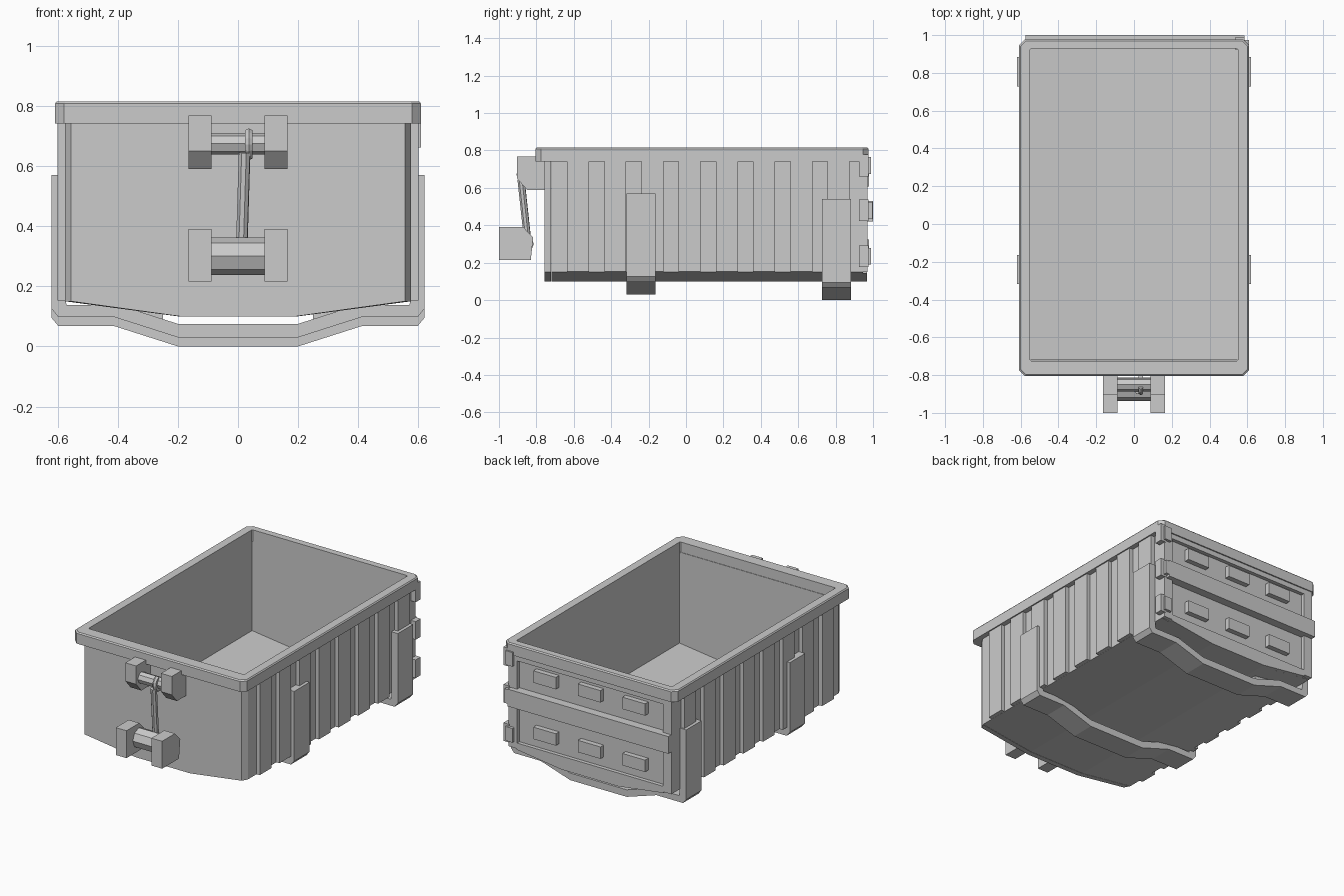
import bpy, bmesh, math
from mathutils import Vector, Matrix

if "Cube" in bpy.data.objects:
    bpy.data.objects.remove(bpy.data.objects["Cube"])


def make(name, bm):
    bmesh.ops.recalc_face_normals(bm, faces=bm.faces[:])
    me = bpy.data.meshes.new(name)
    bm.to_mesh(me)
    bm.free()
    ob = bpy.data.objects.new(name, me)
    bpy.context.collection.objects.link(ob)
    return ob


def loft(name, loops, caps=True, ring=False):
    """Skin a list of equal-length point loops."""
    bm = bmesh.new()
    vs = [[bm.verts.new(p) for p in l] for l in loops]
    pairs = list(zip(vs, vs[1:])) + ([(vs[-1], vs[0])] if ring else [])
    n = len(vs[0])
    for a, b in pairs:
        for i in range(n):
            j = (i + 1) % n
            bm.faces.new((a[i], a[j], b[j], b[i]))
    if caps and not ring:
        bm.faces.new(vs[0])
        bm.faces.new(vs[-1])
    return make(name, bm)


def prism_y(name, pts, y0, y1, s0=1.0):
    """Extrude an (x, z) profile along y, optionally narrowing the y0 end."""
    return loft(name, [[(x * s0, y0, z) for x, z in pts], [(x, y1, z) for x, z in pts]])


def prism_x(name, pts, x0, x1):
    """Extrude a (y, z) profile along x."""
    return loft(name, [[(x, y, z) for y, z in pts] for x in (x0, x1)])


def box(name, x0, x1, y0, y1, z0, z1):
    return prism_y(name, [(x0, z0), (x1, z0), (x1, z1), (x0, z1)], y0, y1)


def sym(half):
    """Mirror a half profile (outside to centre) into a full one."""
    return half + [(-x, z) for x, z in reversed(half)]


def rod(name, a, b, r, sides):
    a, b = Vector(a), Vector(b)
    bm = bmesh.new()
    rot = (b - a).to_track_quat('Z', 'Y').to_matrix().to_4x4()
    bmesh.ops.create_cone(bm, cap_ends=True, segments=sides, radius1=r, radius2=r,
                          depth=(b - a).length, matrix=Matrix.Translation((a + b) / 2) @ rot)
    return make(name, bm)


# Tub: U-shaped shell with front and rear walls
outer = sym([(0.575, 0.75), (0.575, 0.15), (0.2, 0.10)])
inner = sym([(0.55, 0.75), (0.55, 0.17), (0.2, 0.125)])
prism_y("tub_shell", outer + inner[::-1], -0.72, 0.945)
prism_y("front_wall", outer, -0.757, -0.722, 0.555 / 0.575)
prism_y("rear_door_panel", outer, 0.928, 0.945)

# Top rim with clipped corners
def rim_loop(x, y0, y1, c, z):
    return [(x - c, y0, z), (x, y0 + c, z), (x, y1 - c, z), (x - c, y1, z),
            (c - x, y1, z), (-x, y1 - c, z), (-x, y0 + c, z), (c - x, y0, z)]

loft("top_rim", [rim_loop(0.608, -0.805, 0.977, 0.03, 0.742),
                 rim_loop(0.608, -0.805, 0.977, 0.03, 0.808),
                 rim_loop(0.602, -0.798, 0.970, 0.03, 0.815),
                 rim_loop(0.55, -0.725, 0.928, 0.006, 0.815),
                 rim_loop(0.55, -0.725, 0.928, 0.006, 0.742)], ring=True)

# Vertical side ribs, following the underside at their feet
for s in (-1, 1):
    for i in range(8):
        y = -0.636 + 0.199 * i
        prism_y("side_rib", [(s * 0.56, 0.15), (s * 0.6, 0.152), (s * 0.6, 0.745),
                             (s * 0.56, 0.745)], y, y + 0.117)

# Two cradle bands under the tub
band_out = sym([(0.62, 0.57), (0.62, 0.125), (0.597, 0.097), (0.41, 0.097), (0.2, 0.03)])
band_in = sym([(0.574, 0.57), (0.574, 0.155), (0.57, 0.137), (0.395, 0.137), (0.2, 0.075)])
for y0, dz in ((-0.318, 0), (0.728, -0.03)):
    prism_y("cradle_band", [(x, z + dz) for x, z in band_out + band_in[::-1]], y0, y0 + 0.155)
    # small pads between band and floor
    for s in (-1, 1):
        prism_y("cradle_pad", [(s * 0.25, 0.08 + dz), (s * 0.35, 0.11 + dz),
                               (s * 0.35, 0.125), (s * 0.25, 0.112)], y0 + 0.05, y0 + 0.10)

# Rear door frame
for s in (-1, 1):
    box("door_post", s * 0.515, s * 0.575, 0.94, 0.97, 0.15, 0.745)
box("door_top_rail", -0.52, 0.52, 0.94, 0.969, 0.71, 0.745)
prism_y("door_bottom_rail", sym([(0.52, 0.185), (0.52, 0.143), (0.2, 0.10)]), 0.94, 0.969)
box("door_middle_rail", -0.575, 0.56, 0.94, 1.0, 0.42, 0.53)

# Raised pads on the door
for x in (-0.315, 0, 0.315):
    for z in (0.645, 0.285):
        box("door_pad", x - 0.08, x + 0.08, 0.94, 0.978, z - 0.038, z + 0.038)

# Door hinges on one side
for z, y1 in ((0.72, 0.988), (0.48, 0.997), (0.235, 0.988)):
    box("hinge_block", 0.535, 0.585, 0.925, y1, z - 0.045, z + 0.045)
    box("hinge_leaf", 0.57, 0.608, 0.925, 0.975, z - 0.058, z + 0.058)

# Front lifting brackets with cross bars
upper = [(-0.75, 0.767), (-0.903, 0.767), (-0.903, 0.65), (-0.85, 0.59), (-0.75, 0.59)]
lower = [(-1.0, 0.39), (-0.87, 0.39), (-0.817, 0.335), (-0.83, 0.215), (-1.0, 0.215)]
for s in (-1, 1):
    prism_x("upper_bracket", upper, s * 0.088, s * 0.164)
    prism_x("lower_bracket", lower, s * 0.088, s * 0.164)
rod("upper_bar", (-0.1, -0.85, 0.674), (0.1, -0.85, 0.674), 0.036, 8)
rod("lower_bar", (-0.1, -0.875, 0.30), (0.1, -0.875, 0.30), 0.062, 8)

# Link rod with hook over the upper bar
rod("link_rod", (0.013, -0.85, 0.35), (0.022, -0.882, 0.645), 0.02, 8)
path = [math.radians(a) for a in range(-10, 221, 23)]
hook = []
for a in path:
    d = Vector((0, -math.sin(a + 0.6), math.cos(a + 0.6)))
    c = Vector((0.036, -0.85, 0.674)) + d * 0.042
    hook.append([c + (d * math.cos(t) + Vector((1, 0, 0)) * math.sin(t)) * 0.014
                 for t in [k * math.pi / 3 for k in range(6)]])
loft("link_hook", hook)
